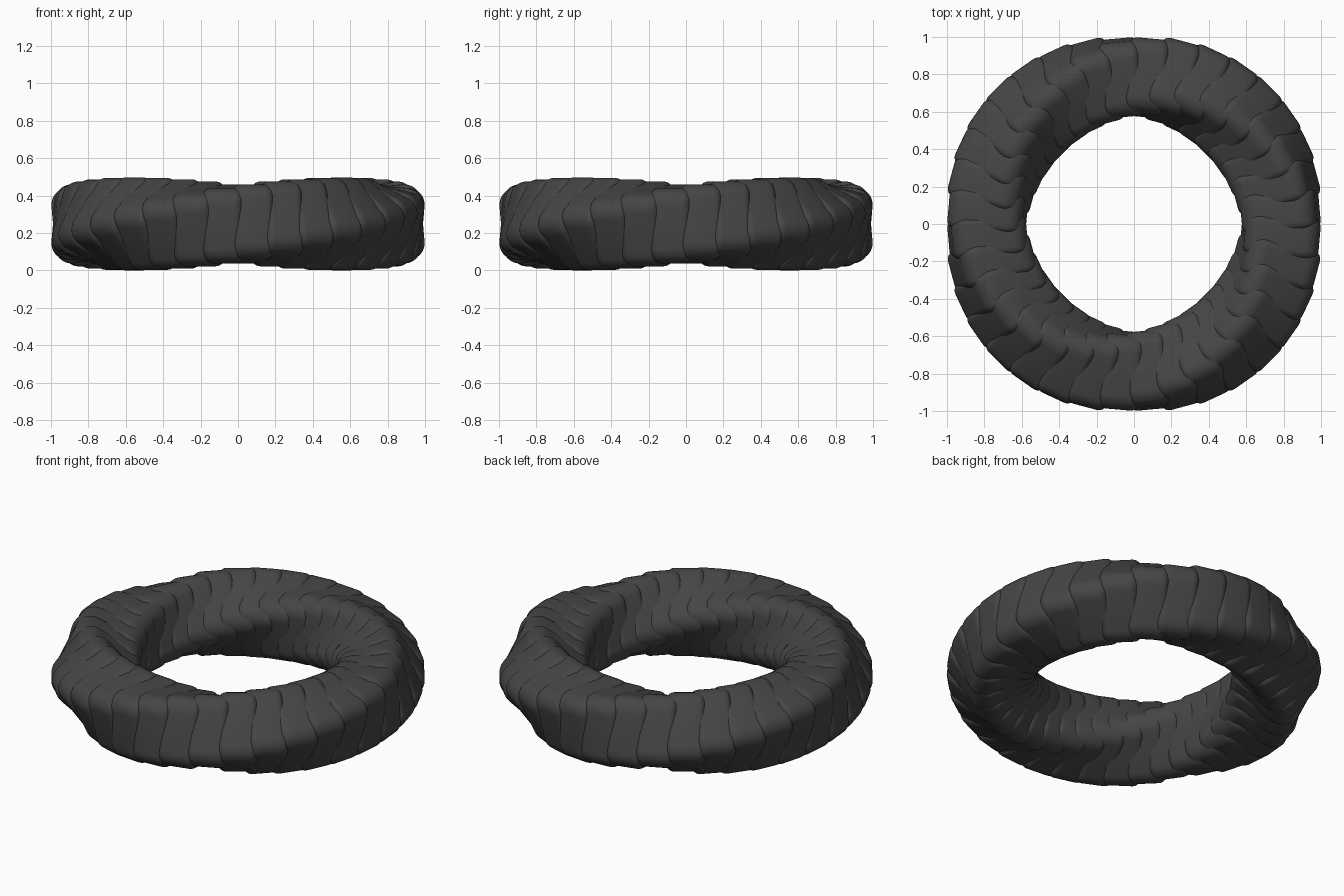
import bpy
import bmesh
import math
from mathutils import Matrix

if "Cube" in bpy.data.objects:
    bpy.data.objects.remove(bpy.data.objects["Cube"], do_unlink=True)

BLOCKS = 36          # blocks round the ring
RING_R = 0.785       # radius of the ring's centre line
HALF = 0.2015        # half side of the square section
CORNER = 0.088       # corner radius of the section
HALF_LEN = 0.11      # half length of a block along the ring
END_R = 0.045        # rounding of the block ends
CENTRE_Z = 0.2485

# Dark rubber colour
rubber = bpy.data.materials.new("dark_grey_rubber")
rubber.use_nodes = True
colour = (0.06, 0.06, 0.06, 1)
rubber.diffuse_color = colour
bsdf = next(n for n in rubber.node_tree.nodes if n.type == 'BSDF_PRINCIPLED')
bsdf.inputs["Base Color"].default_value = colour
bsdf.inputs["Roughness"].default_value = 0.8


def rounded_square(inset, steps=8):
    """Section outline in x and z, shrunk by inset."""
    core, r = HALF - CORNER, CORNER - inset
    points = []
    for k, (sx, sz) in enumerate([(1, 1), (-1, 1), (-1, -1), (1, -1)]):
        for i in range(steps + 1):
            a = math.radians(90 * (k + i / steps))
            points.append((sx * core + r * math.cos(a), sz * core + r * math.sin(a)))
    return points


def block_mesh(steps=6):
    """Cushion block: the section lofted along y with rounded ends."""
    stations = []
    for i in range(steps + 1):
        a = math.radians(90 * i / steps)
        stations.append((HALF_LEN - END_R + END_R * math.sin(a), END_R * (1 - math.cos(a))))
    stations = [(-y, d) for y, d in reversed(stations)] + stations
    bm = bmesh.new()
    rings = [[bm.verts.new((x, y, z)) for x, z in rounded_square(d)] for y, d in stations]
    for a, b in zip(rings, rings[1:]):
        for i in range(len(a)):
            j = (i + 1) % len(a)
            bm.faces.new((a[i], a[j], b[j], b[i])).smooth = True
    bm.faces.new(rings[0])
    bm.faces.new(rings[-1])
    bmesh.ops.recalc_face_normals(bm, faces=bm.faces)
    mesh = bpy.data.meshes.new("ring_block")
    bm.to_mesh(mesh)
    bm.free()
    mesh.materials.append(rubber)
    return mesh


# Overlapping blocks, making one full twist around the ring
mesh = block_mesh()
for n in range(BLOCKS):
    angle = 2 * math.pi * (n + 0.5) / BLOCKS
    block = bpy.data.objects.new(f"ring_block_{n + 1:02d}", mesh)
    bpy.context.collection.objects.link(block)
    block.matrix_world = (Matrix.Rotation(angle, 4, 'Z')
                          @ Matrix.Translation((RING_R, 0, CENTRE_Z))
                          @ Matrix.Rotation(-angle, 4, 'Y'))
